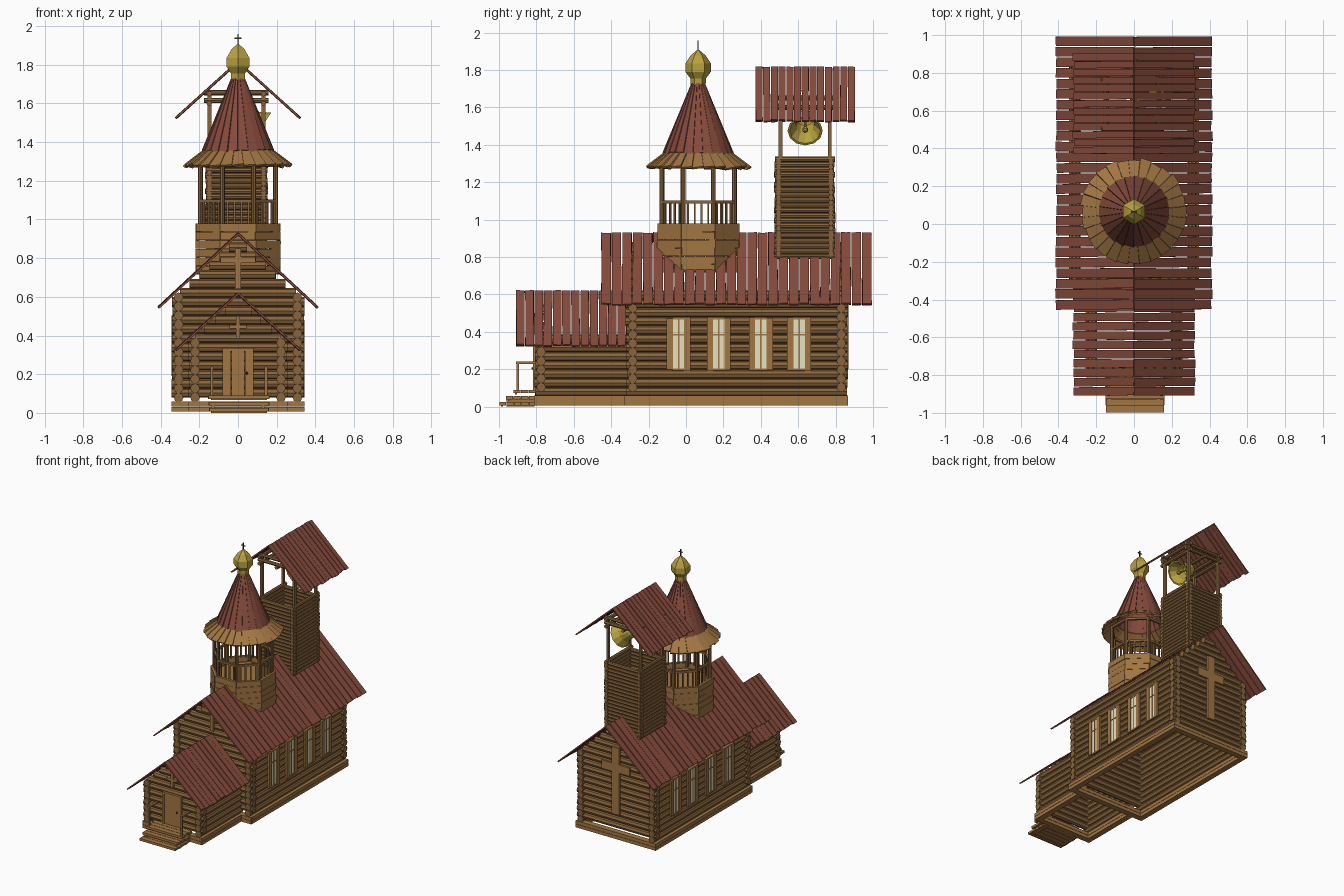
import bpy, bmesh, math, random
from math import sin, cos, pi, radians
from mathutils import Matrix, Vector

if "Cube" in bpy.data.objects:
    bpy.data.objects.remove(bpy.data.objects["Cube"])
random.seed(4)
jit = lambda a: random.uniform(-a, a)
T, R = Matrix.Translation, Matrix.Rotation

COLS = {"roof": (0.24, 0.07, 0.045, 1), "log": (0.25, 0.13, 0.045, 1), "wood": (0.36, 0.18, 0.055, 1),
        "gold": (0.48, 0.36, 0.05, 1), "glass": (0.8, 0.76, 0.52, 1), "dark": (0.06, 0.04, 0.03, 1)}
MATS = {}
for k, c in COLS.items():
    MATS[k] = bpy.data.materials.new(k)
    MATS[k].diffuse_color = c


class Part:
    """One named object gathered in a bmesh."""
    def __init__(self, name, mat):
        self.name, self.mat, self.bm = name, mat, bmesh.new()

    def box(self, c, s, rot=Matrix(), taper=1):
        # taper scales the width (y) at the +x end
        vs = bmesh.ops.create_cube(self.bm, size=1)["verts"]
        for v in vs:
            w = taper if v.co.x > 0 else 1
            v.co = T(c) @ rot @ Vector((v.co.x * s[0], v.co.y * s[1] * w, v.co.z * s[2]))

    def bounds(self, x0, x1, y0, y1, z0, z1):
        self.box(((x0 + x1) / 2, (y0 + y1) / 2, (z0 + z1) / 2), (x1 - x0, y1 - y0, z1 - z0))

    def rod(self, a, b, r, n=8):
        a, b = Vector(a), Vector(b)
        d = b - a
        m = T((a + b) / 2) @ d.to_track_quat('Z', 'Y').to_matrix().to_4x4()
        bmesh.ops.create_cone(self.bm, cap_ends=True, segments=n, radius1=r, radius2=r, depth=d.length, matrix=m)

    def lathe(self, prof, n, m):
        rings = [[self.bm.verts.new(m @ Vector((r * sin(2 * pi * i / n), r * cos(2 * pi * i / n), z)))
                  for i in range(n)] for r, z in prof]
        for a, b in zip(rings, rings[1:]):
            for i in range(n):
                j = (i + 1) % n
                self.bm.faces.new((a[i], a[j], b[j], b[i]))
        bmesh.ops.remove_doubles(self.bm, verts=self.bm.verts, dist=1e-5)

    def done(self):
        bmesh.ops.recalc_face_normals(self.bm, faces=self.bm.faces)
        me = bpy.data.meshes.new(self.name)
        self.bm.to_mesh(me)
        self.bm.free()
        me.materials.append(MATS[self.mat])
        bpy.context.collection.objects.link(bpy.data.objects.new(self.name, me))


def log_walls(name, x0, x1, y0, y1, z0, top, r, ext, gable=None, back=True):
    # interlocking log courses; gable = (ridge height, slope)
    p, i = Part(name, "log"), 0
    cx, hw = (x0 + x1) / 2, (x1 - x0) / 2
    while True:
        z = z0 + r + i * r * 1.88
        if z < top:
            for x in (x0, x1):
                p.rod((x, y0 - ext + jit(.004), z), (x, y1 + (ext if back else 0) + jit(.004), z), r)
        z += r * 0.94
        if z > top and not gable:
            break
        w = hw + ext
        if gable:
            w = min(w, (gable[0] - z - r) / gable[1])
        if w < .015:
            break
        for y in (y0, y1) if back else (y0,):
            p.rod((cx - w + jit(.003), y, z), (cx + w + jit(.003), y, z), r)
        i += 1
    p.done()


def plank_roof(name, y0, y1, ridge, hw, eave, n):
    p = Part(name, "roof")
    ang, L, w = math.atan2(ridge - eave, hw), math.hypot(hw, ridge - eave), (y1 - y0) / n
    for s in (-1, 1):
        rot = R(pi if s < 0 else 0, 4, 'Z') @ R(ang, 4, 'Y')
        for i in range(n):
            l = L + jit(.006)
            d = Vector((s * cos(ang), 0, -sin(ang)))
            c = Vector((0, y0 + w * (i + .5), ridge - .008 + jit(.002))) + d * l / 2
            p.box(c, (l, w * .9, .01), rot @ R(jit(.008), 4, 'Z') @ R(jit(.06), 4, 'X'))
    p.done()


def cross(name, y, z0, z1, za, half, w):
    p = Part(name, "wood")
    p.bounds(-w / 2, w / 2, y - .008, y + .008, z0, z1)
    p.bounds(-half, half, y - .007, y + .007, za - w / 2, za + w / 2)
    p.done()


# Foundation beams, open underneath
p = Part("foundation", "wood")
for z in (.006, .033):
    for s in (-1, 1):
        p.box((s * .322, .275, z + .013), (.045, 1.18, .025))
        p.box((s * .235, -.55, z + .013), (.045, .52, .025))
    for y, w in ((-.305, .685), (.842, .685), (-.79, .51)):
        p.box((0, y, z + .013), (w, .045, .025))
p.done()

# Log bodies and roofs
log_walls("nave_log_walls", -.307, .307, -.285, .83, .055, .61, .025, .034, (.922, .927))
log_walls("porch_log_walls", -.222, .222, -.775, -.285, .055, .385, .025, .034, (.612, .906), False)
plank_roof("nave_roof", -.455, .995, .935, .409, .555, 26)
plank_roof("porch_roof", -.91, -.32, .625, .318, .335, 12)

# Crosses on the gables
cross("nave_front_cross", -.318, .64, .85, .79, .09, .03)
cross("porch_cross", -.806, .385, .50, .445, .045, .02)
cross("back_cross", .862, .2, .72, .56, .12, .065)

# Windows on both sides
frame, pane = Part("window_frames", "wood"), Part("window_panes", "glass")
for s in (-1, 1):
    for y in (-.04, .175, .40, .605):
        pane.box((s * .333, y, .335), (.008, .06, .28))
        for t in (-1, 1):
            frame.box((s * .336, y + t * .047, .335), (.014, .034, .28 + jit(.01)))
            frame.box((s * .335, y, .335 + t * .137), (.012, .065, .012))
        frame.box((s * .337, y, .335), (.007, .008, .28))
        frame.box((s * .337, y, .385), (.007, .06, .008))
frame.done()
pane.done()

# Door with frame and knob
p = Part("door", "wood")
for i in range(4):
    p.box((-.0525 + i * .035, -.803, .205), (.0345, .016, .24))
for s in (-1, 1):
    p.box((s * .074, -.806, .205), (.014, .022, .25))
p.box((0, -.806, .328), (.162, .022, .014))
p.done()
p = Part("door_knob", "dark")
bmesh.ops.create_icosphere(p.bm, subdivisions=1, radius=.008, matrix=T((.045, -.818, .205)))
p.done()

# Entrance steps and handrails
p = Part("steps", "wood")
for y0, z in ((-1, .024), (-.965, .057), (-.925, .09)):
    n = max(1, round((-.8 - y0) / .04))
    w = (-.8 - y0) / n
    for i in range(n):
        p.box((.005, y0 + w * (i + .5), z - .009), (.31 + jit(.008), w * .92, .018))
    p.bounds(-.14, .15, y0 + .012, y0 + .022, z - .024, z - .01)
for s in (-1, 1):
    p.bounds(s * .13 - .008, s * .13 + .008, -.96, -.81, 0, .05)
p.done()
p = Part("handrails", "wood")
for x in (-.135, .145):
    p.box((x, -.9, .16), (.014, .014, .15))
    p.box((x, -.857, .235), (.016, .105, .012))
p.done()

# Octagonal drum with posts and railing
CY = .065
p, posts = Part("drum", "wood"), Part("gallery_posts", "log")
floor = Part("drum_floor", "wood")
for k in range(8):
    rot = R(k * pi / 4, 4, 'Z')
    put = lambda x, y, z: rot @ Vector((x, y, z)) + Vector((0, CY, 0))
    for i in range(6):
        p.box(put(.21 + jit(.002), 0, .738 + i * .044), (.018, .18 + jit(.006), .0425), rot @ R(jit(.01), 4, 'X'))
    v = R(pi / 8, 4, 'Z') @ Vector((.21, 0, 0))
    posts.rod(put(v.x, v.y, .95), put(v.x, v.y, 1.29), .013)
    for z in (1.095, 1.28):
        posts.box(put(.194, 0, z), (.016, .165, .016), rot)
    for j in range(4):
        posts.box(put(.194, -.054 + j * .036, 1.035), (.01, .01, .12), rot)
floor.lathe([(0, .93), (.205, .93), (.205, .94), (0, .94)], 8, T((0, CY, 0)) @ R(pi / 8, 4, 'Z'))
for q in (p, floor, posts):
    q.done()


# Flared skirt and tall conical roof of tapered planks
def plank_cone(name, mat, r0, z0, r1, z1, n, t, tilt):
    p = Part(name, mat)
    ang, L = math.atan2(z0 - z1, r1 - r0), math.hypot(r1 - r0, z1 - z0)
    for i in range(n):
        l = L + jit(.008)
        turn = R(2 * pi * i / n, 4, 'Z')
        c = turn @ Vector((r0 + l / 2 * cos(ang), 0, z0 - l / 2 * sin(ang)))
        rot = turn @ R(ang, 4, 'Y') @ R(tilt + jit(.08), 4, 'X')
        p.box(c + Vector((0, CY, 0)), (l, 2 * pi * r0 / n, t), rot, r1 / r0)
    p.done()


plank_cone("skirt_planks", "wood", .165, 1.362, .275, 1.277, 28, .012, .12)
plank_cone("cone_roof", "roof", .025, 1.74, .181, 1.352, 22, .012, .1)

# Onion dome and cross
p = Part("onion_dome", "gold")
p.lathe([(0, 1.72), (.04, 1.72), (.042, 1.755), (.068, 1.79), (.068, 1.835), (.04, 1.878), (.008, 1.905), (0, 1.908)],
        6, T((0, CY, 0)))
p.done()
p = Part("dome_cross", "dark")
p.box((0, CY, 1.925), (.006, .006, .065))
p.box((0, CY, 1.937), (.034, .006, .006))
p.done()

# Bell tower
log_walls("bell_tower_walls", -.148, .132, .495, .775, .79, 1.325, .0145, .02)
plank_roof("bell_tower_roof", .37, .905, 1.822, .318, 1.535, 13)
p = Part("bell_tower_frame", "log")
for x in (-.148, .132):
    for y in (.505, .768):
        p.box((x, y, 1.48), (.02, .02, .32))
    for z in (1.6, 1.65):
        p.rod((x, .47, z), (x, .80, z), .014)
for y in (.505, .768):
    for z in (1.615, 1.655):
        p.rod((-.175, y, z), (.158, y, z), .014)
p.rod((-.008, .48, 1.60), (-.008, .79, 1.60), .013)
p.done()

# Swinging bell with clapper
p = Part("bell", "gold")
m = T((.12, .637, 1.475)) @ R(radians(-56), 4, 'Y')
p.lathe([(0, .15), (.035, .147), (.053, .115), (.062, .05), (.094, 0), (.082, 0), (.052, .05), (.042, .11), (0, .135)],
        12, m)
p.rod(m @ Vector((0, 0, .14)), m @ Vector((0, 0, .175)), .012)
p.rod(m @ Vector((0, 0, .135)), m @ Vector((0, 0, .01)), .006)
bmesh.ops.create_icosphere(p.bm, subdivisions=1, radius=.018, matrix=m @ T((0, 0, .01)))
p.done()

for m in bpy.data.materials:
    if m.users and not m.is_grease_pencil:
        m.use_nodes = True
        m.node_tree.nodes["Principled BSDF"].inputs["Base Color"].default_value = m.diffuse_color
